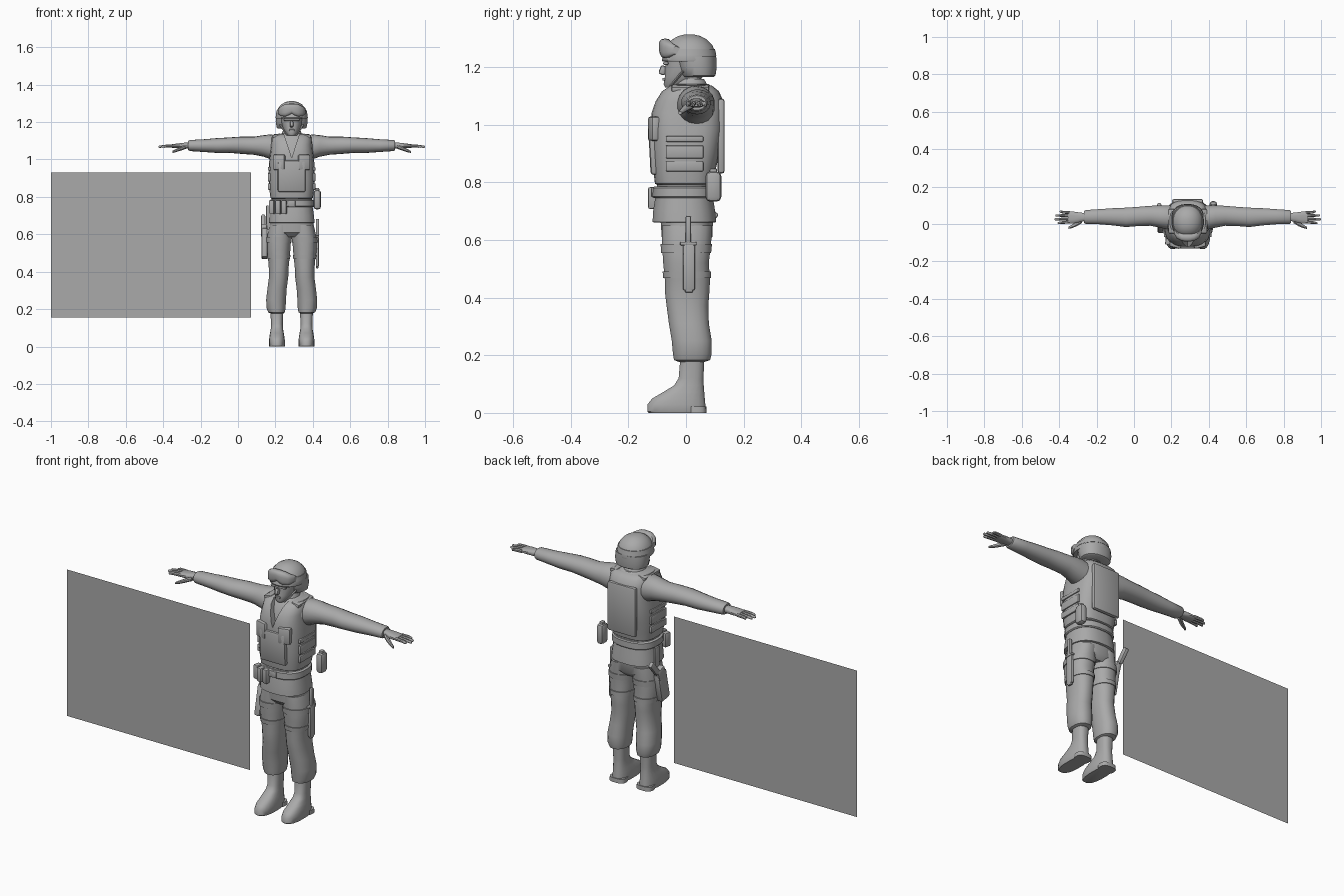
import bpy, bmesh, math
from mathutils import Matrix, Vector

C = 0.287  # centre line of the figure


def material(name, v):
    m = bpy.data.materials.new(name)
    m.diffuse_color = (v, v, v, 1)
    return m


GREY = material("plain_grey", 0.4)


def finish(name, bm, smooth=True):
    bmesh.ops.recalc_face_normals(bm, faces=bm.faces)
    me = bpy.data.meshes.new(name)
    bm.to_mesh(me)
    bm.free()
    ob = bpy.data.objects.new(name, me)
    bpy.context.collection.objects.link(ob)
    me.materials.append(GREY)
    if smooth:
        bpy.ops.object.select_all(action='DESELECT')
        ob.select_set(True)
        bpy.context.view_layer.objects.active = ob
        bpy.ops.object.shade_smooth_by_angle(angle=math.radians(40))
    return ob


def loft(name, rows, axis='z', p=2.5, n=20, side=1):
    """Skin rounded sections. Row: position, then low/high limits of the two
    other axes. x is measured from the centre line and flipped by side."""
    bm = bmesh.new()
    rings = []
    for t, a0, a1, b0, b1 in rows:
        ring = []
        for i in range(n):
            w = 2 * math.pi * (i + 0.5) / n
            c, s = math.cos(w), math.sin(w)
            a = (a0 + a1) / 2 + (a1 - a0) / 2 * math.copysign(abs(c) ** (2 / p), c)
            b = (b0 + b1) / 2 + (b1 - b0) / 2 * math.copysign(abs(s) ** (2 / p), s)
            x, y, z = (a, b, t) if axis == 'z' else (t, a, b)
            ring.append(bm.verts.new((C + side * x, y, z)))
        rings.append(ring)
    for r, q in zip(rings, rings[1:]):
        for i in range(n):
            j = (i + 1) % n
            bm.faces.new((r[i], r[j], q[j], q[i]))
    bm.faces.new(rings[0])
    bm.faces.new(rings[-1])
    return finish(name, bm)


def box(name, d, y, z, size, rot=(0, 0, 0), bevel=0.006):
    """Bevelled box, d measured from the centre line."""
    bm = bmesh.new()
    bmesh.ops.create_cube(bm, size=1)
    bmesh.ops.scale(bm, vec=size, verts=bm.verts)
    bmesh.ops.bevel(bm, geom=bm.edges[:], offset=min(bevel, min(size) * 0.4),
                    segments=2, affect='EDGES', profile=0.5)
    m = Matrix.Translation((C + d, y, z))
    for ang, ax in zip(rot, 'XYZ'):
        m = m @ Matrix.Rotation(math.radians(ang), 4, ax)
    bmesh.ops.transform(bm, matrix=m, verts=bm.verts)
    return finish(name, bm)


def bar(name, a, b, w, t):
    """Bevelled strip between two points (first coordinate from the centre line)."""
    a, b = Vector(a), Vector(b)
    q = (b - a).to_track_quat('Z', 'Y').to_euler()
    mid = (a + b) / 2
    ob = box(name, 0, 0, 0, (w, t, (b - a).length), bevel=0.003)
    ob.data.transform(Matrix.Translation((C + mid.x, mid.y, mid.z)) @
                      q.to_matrix().to_4x4() @ Matrix.Translation((-C, 0, 0)))
    return ob


# Flat backdrop panel
bm = bmesh.new()
bm.faces.new([bm.verts.new(v) for v in
              ((-1, 0, .155), (.07, 0, .155), (.07, 0, .93), (-1, 0, .93))])
finish("flat_panel", bm, False)

# Trunk: hips, jacket, shirt and collar
loft("hips", [(.585, -.07, .07, -.06, .07), (.61, -.12, .12, -.085, .092),
              (.68, -.118, .118, -.09, .095)])
loft("jacket_skirt", [(.66, -.118, .118, -.11, .1), (.662, -.124, .124, -.117, .106),
                      (.70, -.12, .12, -.115, .102), (.75, -.113, .113, -.107, .094),
                      (.80, -.108, .108, -.1, .088)])
loft("shirt", [(.78, -.1, .1, -.09, .08), (1.0, -.115, .115, -.095, .11),
               (1.08, -.12, .12, -.078, .11), (1.12, -.1, .1, -.055, .1),
               (1.14, -.055, .055, -.04, .08)])
loft("collar", [(1.11, -.062, .062, -.06, .085), (1.15, -.05, .05, -.035, .068),
                (1.158, -.046, .046, -.03, .062)], p=2.1)
loft("neck", [(1.1, -.042, .042, -.03, .055), (1.2, -.042, .042, -.03, .055)], p=2)

# Vest with a V neckline cut out of the front
vest = loft("vest", [(.79, -.108, .108, -.1, .088), (.795, -.114, .114, -.108, .095),
                     (.84, -.12, .12, -.114, .102), (.90, -.124, .124, -.118, .117),
                     (.98, -.122, .122, -.122, .13), (1.04, -.114, .114, -.12, .132),
                     (1.08, -.11, .11, -.106, .13), (1.115, -.108, .108, -.085, .115),
                     (1.135, -.095, .095, -.055, .09)], p=3, n=28)
bm = bmesh.new()
tri = [(0, 1.01), (.062, 1.2), (-.062, 1.2)]
near, far = ([bm.verts.new((C + x, y, z)) for x, z in tri] for y in (-.3, .06))
bm.faces.new(near)
bm.faces.new(far)
for i in range(3):
    j = (i + 1) % 3
    bm.faces.new((near[i], near[j], far[j], far[i]))
cutter = finish("neck_cutter", bm, False)
cutter.hide_render = True
mod = vest.modifiers.new("neckline", 'BOOLEAN')
mod.object, mod.operation, mod.solver = cutter, 'DIFFERENCE', 'EXACT'
bpy.context.view_layer.objects.active = vest
bpy.ops.object.modifier_apply(modifier=mod.name)
bpy.data.objects.remove(cutter)

box("vest_back_plate", 0, .122, .96, (.165, .024, .26), bevel=.01)
box("vest_front_plate", 0, -.112, .91, (.15, .03, .17), (3, 0, 0), .012)
loft("belt", [(.745, -.115, .115, -.112, .098), (.75, -.12, .12, -.117, .103),
              (.78, -.119, .119, -.115, .102), (.785, -.113, .113, -.11, .097)], n=24)
box("belt_buckle", 0, -.115, .765, (.04, .012, .035))
for i, d in enumerate((-.105, -.072, -.04)):
    box(f"belt_pouch_{i}", d, -.112 + .018 * (i == 0), .745, (.028, .036, .075), (0, 0, -12))
box("canteen", .137, .095, .785, (.04, .055, .105), bevel=.016)
box("canteen_cap", .137, .095, .84, (.022, .026, .016))

# Head, helmet and goggles
loft("face", [(1.128, -.02, .02, -.072, -.01), (1.14, -.033, .033, -.078, .03),
              (1.165, -.047, .047, -.074, .06), (1.2, -.056, .056, -.073, .08),
              (1.25, -.06, .06, -.07, .08)], p=2.2)
box("nose", 0, -.08, 1.188, (.018, .024, .032), (-22, 0, 0), .007)
box("lips", 0, -.077, 1.157, (.03, .01, .01), bevel=.004)
box("brow", 0, -.07, 1.212, (.085, .018, .012), bevel=.005)
loft("helmet_skirt", [(1.165, -.072, .072, -.015, .096), (1.17, -.08, .08, -.02, .103),
                      (1.2, -.086, .086, -.03, .107), (1.235, -.084, .084, -.04, .105)], p=2.3, n=24)
loft("helmet_dome", [(1.218, -.085, .085, -.082, .106), (1.224, -.087, .087, -.085, .107),
                     (1.25, -.082, .082, -.076, .103), (1.275, -.073, .073, -.066, .092),
                     (1.295, -.055, .055, -.048, .072), (1.307, -.034, .034, -.027, .05),
                     (1.312, -.012, .012, -.005, .028)], p=2.1, n=24)
loft("goggle_strap", [(1.24, -.085, .085, -.08, .106), (1.262, -.081, .081, -.074, .101)], p=2.1, n=24)
half = [(.074, -.05, -.02, 1.245, 1.27), (.058, -.078, -.04, 1.232, 1.284),
        (.034, -.09, -.05, 1.229, 1.296), (.014, -.094, -.05, 1.236, 1.298)]
loft("goggles", [(-d, *r) for d, *r in half] + [(0, -.094, -.05, 1.246, 1.298)] + half[::-1],
     'x', p=3, n=14)

for s, tag in ((1, "left"), (-1, "right")):
    bar(f"chin_strap_{tag}", (s * .062, -.01, 1.185), (s * .022, -.055, 1.13), .012, .006)
    # Vest shoulder strap and side straps
    box(f"shoulder_strap_{tag}", s * .08, .015, 1.125, (.045, .13, .02), (0, s * 12, 0))
    for z, h in ((.855, .035), (.905, .045), (.95, .02)):
        box(f"side_strap_{tag}", s * .12, -.005, z, (.014, .13, h), bevel=.004)
    box(f"chest_pouch_{tag}", s * .065, -.11, .985, (.065, .035, .085), (0, 0, s * 14), .01)

    # Sleeve, cuff and hand
    loft(f"sleeve_{tag}", [(.06, -.02, .1, 1.0, 1.12), (.11, -.03, .1, 1.0, 1.134),
                           (.15, -.02, .1, 1.015, 1.13), (.2, -.01, .098, 1.025, 1.122),
                           (.27, -.012, .092, 1.03, 1.122), (.33, -.017, .088, 1.035, 1.118),
                           (.4, -.008, .085, 1.035, 1.114), (.47, -.002, .08, 1.04, 1.108),
                           (.545, 0, .075, 1.045, 1.104), (.553, .005, .07, 1.05, 1.1)],
         'x', 2.1, 18, s)
    loft(f"hand_{tag}", [(.54, .018, .058, 1.058, 1.092), (.575, .01, .062, 1.058, 1.09),
                         (.61, .002, .067, 1.06, 1.086), (.64, .002, .068, 1.062, 1.082)],
         'x', 2.6, 12, s)
    for i, tip in enumerate((.695, .713, .708, .685)):
        y, e = .011 + .0165 * i, -.003 + .004 * i - .003
        loft(f"finger_{i}_{tag}", [(.63, y - .009, y + .009, 1.063, 1.082),
                                   (.67, y + e / 2 - .008, y + e / 2 + .008, 1.063, 1.08),
                                   (tip - .004, y + e - .006, y + e + .006, 1.062, 1.075),
                                   (tip, y + e - .003, y + e + .003, 1.064, 1.072)],
             'x', 2, 8, s)
    loft(f"thumb_{tag}", [(.565, .004, .034, 1.056, 1.08), (.595, -.014, .012, 1.046, 1.068),
                          (.62, -.023, -.004, 1.038, 1.056), (.638, -.027, -.014, 1.034, 1.046)],
         'x', 2, 8, s)

    # Trouser leg, straps and boot
    loft(f"trouser_leg_{tag}", [(.65, .0, .118, -.084, .092), (.59, .002, .132, -.084, .088),
                                (.52, .006, .135, -.08, .08), (.46, .012, .126, -.074, .084),
                                (.42, .016, .123, -.074, .082), (.37, .018, .122, -.068, .078),
                                (.31, .026, .13, -.06, .08), (.25, .03, .137, -.05, .09),
                                (.205, .032, .135, -.046, .09), (.183, .036, .126, -.042, .084),
                                (.175, .05, .108, -.02, .06)], p=2.3, side=s)
    loft(f"thigh_strap_{tag}", [(.555, .001, .138, -.087, .088), (.585, -.001, .137, -.089, .091)],
         p=2.3, side=s)
    loft(f"lower_strap_{tag}", [(.467, .008, .131, -.08, .088), (.49, .006, .133, -.082, .088)],
         p=2.3, side=s)
    loft(f"boot_{tag}", [(0, .038, .12, -.13, .068), (.004, .036, .122, -.135, .07),
                         (.03, .036, .122, -.134, .068), (.05, .038, .12, -.118, .066),
                         (.072, .042, .116, -.08, .064), (.095, .046, .112, -.042, .062),
                         (.12, .047, .111, -.026, .061), (.19, .044, .114, -.02, .064)],
         p=2.5, side=s)
    loft(f"boot_heel_{tag}", [(0, .035, .123, .005, .072), (.022, .036, .122, .005, .071)],
         p=3, side=s)

# Thigh knife on one side
box("knife_sheath", .137, .01, .505, (.016, .042, .16))
box("knife_tip", .137, .01, .43, (.013, .028, .026))
box("knife_guard", .138, .008, .587, (.018, .058, .012), bevel=.004)
box("knife_handle", .138, .008, .635, (.018, .02, .095))

# Thigh holster and pistol grip on the other side
box("holster", -.145, .0, .55, (.034, .07, .16), (-12, 0, 0), .01)
box("holster_flap", -.148, .02, .62, (.032, .06, .06), (-20, 0, 0), .008)
box("holster_hanger", -.13, .02, .69, (.012, .035, .13), bevel=.004)
box("pistol_grip", -.152, .075, .665, (.022, .032, .085), (-40, 0, 0), .007)
